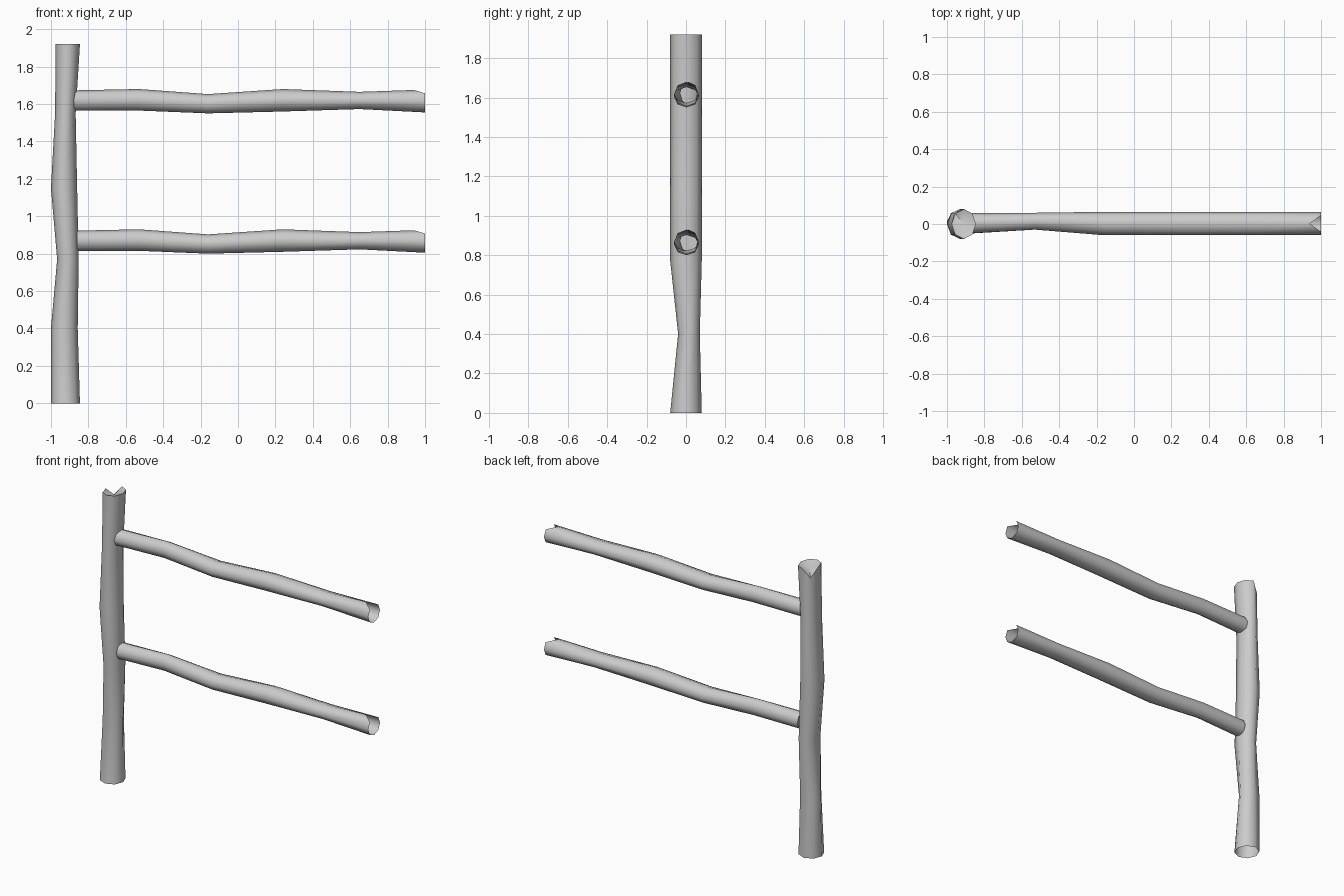
import bpy, bmesh, math

if "Cube" in bpy.data.objects:
    bpy.data.objects.remove(bpy.data.objects["Cube"])

SIDES = 8


def log(name, rings, place, cap, notch, depth):
    """Loft an uneven log. Ring = (t, a_min, a_max, b_min, b_max).
    cap: ring index closed by a shallow fan; notch: (ring, vertex) chipped back by depth."""
    bm = bmesh.new()
    loops = []
    for r, (t, a0, a1, b0, b1) in enumerate(rings):
        loop = []
        for i in range(SIDES):
            ang = 2 * math.pi * i / SIDES
            a = (a0 + a1) / 2 + (a1 - a0) / 2 * math.cos(ang)
            b = (b0 + b1) / 2 + (b1 - b0) / 2 * math.sin(ang)
            tt = t - depth if (r, i) == notch else t
            loop.append(bm.verts.new(place(a, b, tt)))
        loops.append(loop)
    for lo, hi in zip(loops, loops[1:]):
        for i in range(SIDES):
            j = (i + 1) % SIDES
            bm.faces.new((lo[i], lo[j], hi[j], hi[i]))
    # broken, slightly sunken end
    t, a0, a1, b0, b1 = rings[cap]
    inset = -0.025 if cap else 0.0
    mid = bm.verts.new(place((a0 + a1) / 2, (b0 + b1) / 2, t + inset))
    for i in range(SIDES):
        bm.faces.new((loops[cap][i], loops[cap][(i + 1) % SIDES], mid))
    bmesh.ops.recalc_face_normals(bm, faces=bm.faces)
    me = bpy.data.meshes.new(name)
    bm.to_mesh(me)
    bm.free()
    ob = bpy.data.objects.new(name, me)
    bpy.context.collection.objects.link(ob)
    bpy.ops.object.select_all(action='DESELECT')
    ob.select_set(True)
    bpy.context.view_layer.objects.active = ob
    bpy.ops.object.shade_smooth_by_angle(angle=math.radians(60))
    return ob


# upright post, open at the base (a = x, b = y)
post = [
    (0.00, -1.00, -0.845, -0.08, 0.08),
    (0.40, -1.00, -0.857, -0.04, 0.07),
    (0.77, -0.967, -0.852, -0.08, 0.08),
    (1.15, -1.00, -0.86, -0.08, 0.08),
    (1.55, -0.978, -0.868, -0.08, 0.08),
    (1.92, -0.975, -0.845, -0.08, 0.08),
]
log("post", post, lambda a, b, t: (a, b, t), 5, (5, 3), 0.06)

# two rails, open at the free end (a = height offset, b = y)
for name, start, z in (("upper_rail", -0.88, 1.615), ("lower_rail", -0.86, 0.865)):
    rail = [
        (start, -0.050, 0.058, -0.050, 0.060),
        (-0.53, -0.050, 0.065, -0.030, 0.060),
        (-0.16, -0.065, 0.038, -0.060, 0.065),
        (0.24, -0.055, 0.065, -0.060, 0.065),
        (0.65, -0.042, 0.050, -0.060, 0.065),
        (1.00, -0.060, 0.060, -0.060, 0.065),
    ]
    log(name, rail, lambda a, b, t, z=z: (t, b, z + a), 0, (5, 0), 0.06)
